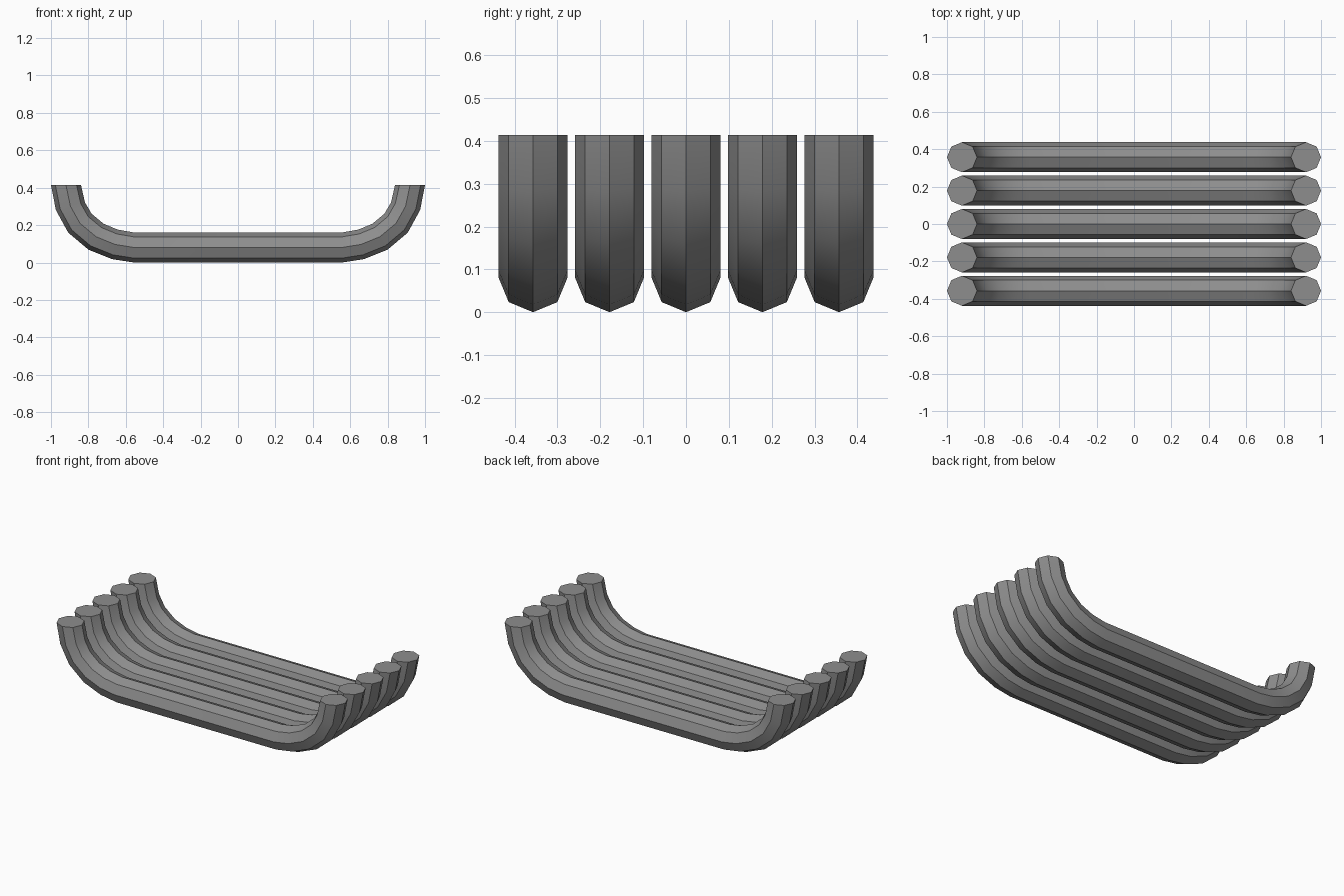
import bpy, bmesh, math

if "Cube" in bpy.data.objects:
    bpy.data.objects.remove(bpy.data.objects["Cube"])

R = 0.0803       # bar radius
SIDES = 8
SPACING = 0.1785

# Dark grey material
dark = bpy.data.materials.new("dark_grey")
dark.diffuse_color = (0.27, 0.27, 0.27, 1)
dark.use_nodes = True
dark.node_tree.nodes["Principled BSDF"].inputs["Base Color"].default_value = dark.diffuse_color

# Right half of the bar centreline: x, z, tilt of the section in degrees
half = [(0.557, 0.0805, 0), (0.658, 0.097, 11), (0.759, 0.138, 30),
        (0.845, 0.210, 51), (0.896, 0.301, 75), (0.9197, 0.414, 90)]
path = [(-x, z, -t) for x, z, t in reversed(half)] + half


def make_bar(name, y):
    bm = bmesh.new()
    rings = []
    for x, z, tilt in path:
        t = math.radians(tilt)
        ring = []
        for i in range(SIDES):
            a = 2 * math.pi * i / SIDES
            up = R * math.sin(a)
            ring.append(bm.verts.new((x - up * math.sin(t),
                                      y + R * math.cos(a),
                                      z + up * math.cos(t))))
        rings.append(ring)
    # side walls between sections, then flat end caps
    for a, b in zip(rings, rings[1:]):
        for i in range(SIDES):
            j = (i + 1) % SIDES
            bm.faces.new((a[i], a[j], b[j], b[i]))
    bm.faces.new(rings[0])
    bm.faces.new(rings[-1])
    bmesh.ops.recalc_face_normals(bm, faces=bm.faces[:])
    mesh = bpy.data.meshes.new(name)
    bm.to_mesh(mesh)
    bm.free()
    mesh.materials.append(dark)
    obj = bpy.data.objects.new(name, mesh)
    bpy.context.collection.objects.link(obj)
    # facets stay sharp around the bar, smooth along the bend
    bpy.ops.object.select_all(action='DESELECT')
    obj.select_set(True)
    bpy.context.view_layer.objects.active = obj
    bpy.ops.object.shade_smooth_by_angle(angle=math.radians(30))


# Row of five upturned bars
for n in range(5):
    make_bar(f"curved_bar_{n + 1}", (n - 2) * SPACING)
